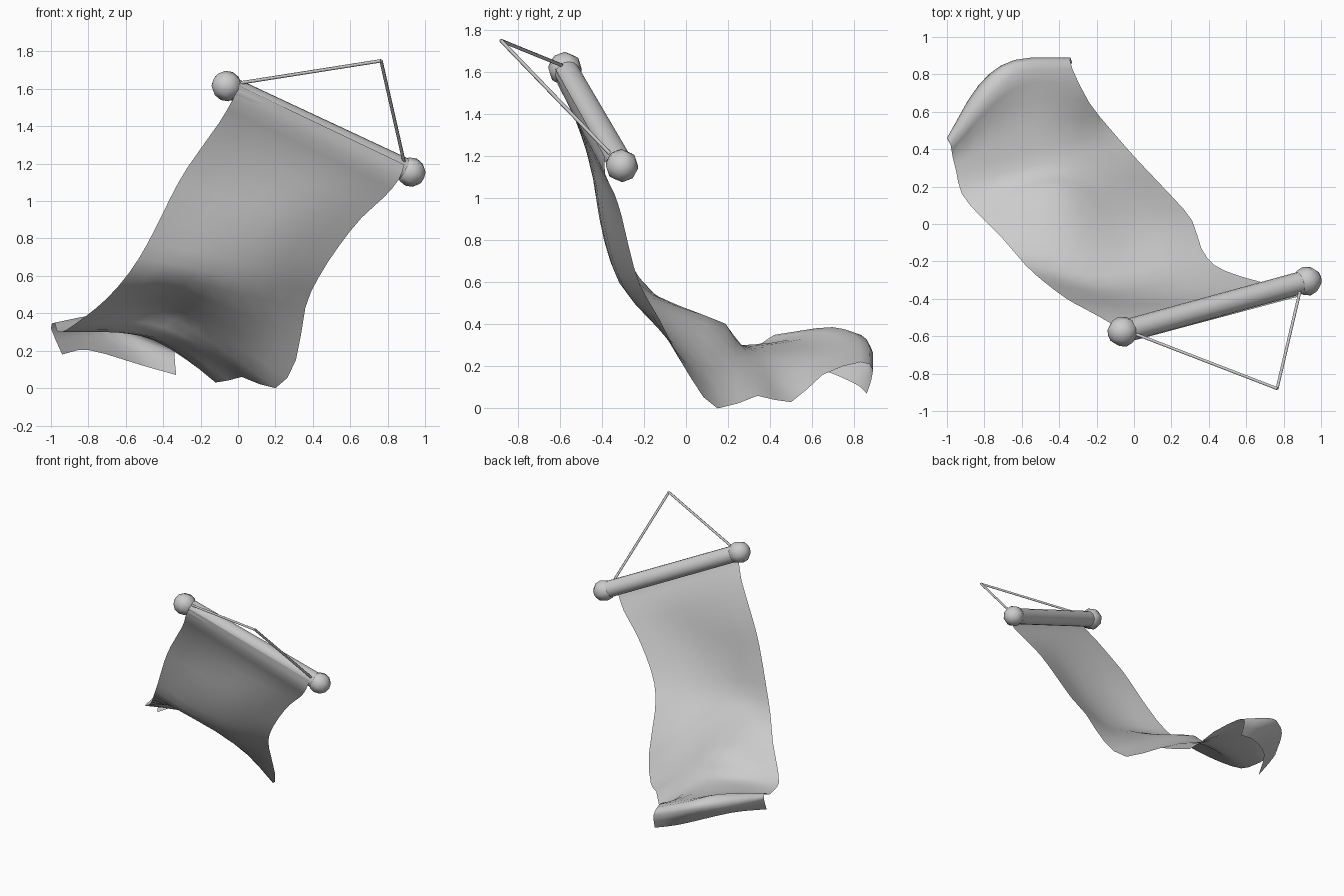
import bpy
import bmesh
from math import radians
from mathutils import Vector

cube = bpy.data.objects.get("Cube")
if cube:
    bpy.data.objects.remove(cube, do_unlink=True)

grey = bpy.data.materials.new("plain_grey")
grey.use_nodes = True
grey.diffuse_color = (0.6, 0.6, 0.6, 1)
for node in grey.node_tree.nodes:
    if node.type == 'BSDF_PRINCIPLED':
        node.inputs["Base Color"].default_value = grey.diffuse_color


def finish(obj, name, angle=50):
    """Name, colour and smooth one part."""
    obj.name = name
    obj.data.materials.clear()
    obj.data.materials.append(grey)
    bpy.ops.object.select_all(action='DESELECT')
    obj.select_set(True)
    bpy.context.view_layer.objects.active = obj
    bpy.ops.object.shade_smooth_by_angle(angle=radians(angle))
    return obj


def bar(name, start, end, radius, sides):
    """Straight round bar between two points."""
    start, end = Vector(start), Vector(end)
    axis = end - start
    bpy.ops.mesh.primitive_cylinder_add(
        vertices=sides, radius=radius, depth=axis.length,
        location=(start + end) / 2,
        rotation=axis.to_track_quat('Z', 'Y').to_euler())
    return finish(bpy.context.object, name, 61)


def ball(name, centre, axis, radius):
    """Coarse round knob turned along the rod."""
    bpy.ops.mesh.primitive_uv_sphere_add(
        segments=8, ring_count=6, radius=radius, location=centre,
        rotation=axis.to_track_quat('Z', 'Y').to_euler())
    return finish(bpy.context.object, name, 80)


def spline(points, steps):
    """Smooth curve passing through all the points."""
    ends = [2 * points[0] - points[1]] + points + [2 * points[-1] - points[-2]]
    result = []
    for a, b, c, d in zip(ends, ends[1:], ends[2:], ends[3:]):
        for i in range(steps):
            t = i / steps
            result.append(b + (c - a) * t / 2
                          + (2 * a - 5 * b + 4 * c - d) * t * t / 2
                          + (3 * b - 3 * c + d - a) * t ** 3 / 2)
    return result + [points[-1]]


# Rod with a knob at each end
rod_right = Vector((-0.06, -0.575, 1.615))
rod_left = Vector((0.925, -0.305, 1.155))
rod_axis = rod_left - rod_right
bar("rod", rod_right, rod_left, 0.06, 16)
ball("right_knob", rod_right, rod_axis, 0.082)
ball("left_knob", rod_left, rod_axis, 0.079)

# Hanging cord, pulled up to a point
peak = (0.765, -0.88, 1.75)
bar("right_cord", (0, -0.585, 1.63), peak, 0.009, 6)
bar("left_cord", (0.89, -0.35, 1.2), peak, 0.009, 6)

# Cloth side edges, from the rod down to the curled hem
right_edge = [
    (.01, -.62, 1.615), (-.03, -.61, 1.54), (-.1, -.545, 1.42),
    (-.27, -.45, 1.18), (-.36, -.4, 1.02), (-.48, -.31, .78),
    (-.58, -.22, .62), (-.7, -.08, .48), (-.82, .04, .38),
    (-.92, .16, .31), (-.95, .28, .3), (-.97, .36, .31),
    (-.98, .42, .35), (-1, .46, .32), (-.94, .34, .18)]
left_edge = [
    (.89, -.385, 1.195), (.86, -.385, 1.115), (.78, -.34, 1.02),
    (.66, -.305, .91), (.54, -.27, .76), (.43, -.22, .59),
    (.36, -.13, .43), (.31, .02, .15), (.2, .15, 0),
    (.02, .34, .06), (-.12, .5, .03), (-.24, .65, .16),
    (-.33, .83, .22), (-.34, .89, .18), (-.33, .86, .07)]

# How far the cloth bulges from a straight line at each third, by row
right_bulge = {2: (0, -.01, 0), 3: (0, -.04, 0), 4: (0, -.06, 0),
               5: (0, -.08, 0), 6: (0, -.08, .02), 7: (0, .02, .11),
               8: (.04, .11, .15), 9: (.04, .03, .08), 10: (0, 0, .09),
               11: (-.02, .1, .07), 12: (0, .14, .08),
               13: (-.05, .14, .05), 14: (-.06, .06, .06)}
left_bulge = {2: (0, -.01, 0), 3: (0, -.05, 0), 4: (0, -.07, 0),
              5: (0, -.08, 0), 6: (0, -.08, 0), 7: (0, -.01, .06),
              8: (0, .05, .12), 9: (0, .02, .1), 10: (0, 0, .12),
              11: (-.02, .12, .07), 12: (-.05, .12, .07),
              13: (-.08, .13, .07), 14: (.02, .11, .015)}

rows = []
for i, (a, b) in enumerate(zip(right_edge, left_edge)):
    a, b = Vector(a), Vector(b)
    near = a.lerp(b, 1 / 3) + Vector(right_bulge.get(i, (0, 0, 0)))
    far = a.lerp(b, 2 / 3) + Vector(left_bulge.get(i, (0, 0, 0)))
    rows.append(spline([a, near, far, b], 3))

# Smooth each lengthwise strand, then skin the grid
strands = [spline(list(column), 2) for column in zip(*rows)]
bm = bmesh.new()
grid = [[bm.verts.new(p) for p in strand] for strand in strands]
for s, t in zip(grid, grid[1:]):
    for j in range(len(s) - 1):
        bm.faces.new((s[j], s[j + 1], t[j + 1], t[j]))
bmesh.ops.recalc_face_normals(bm, faces=bm.faces)
mesh = bpy.data.meshes.new("cloth")
bm.to_mesh(mesh)
bm.free()
cloth = bpy.data.objects.new("cloth", mesh)
bpy.context.collection.objects.link(cloth)
finish(cloth, "cloth", 80)
